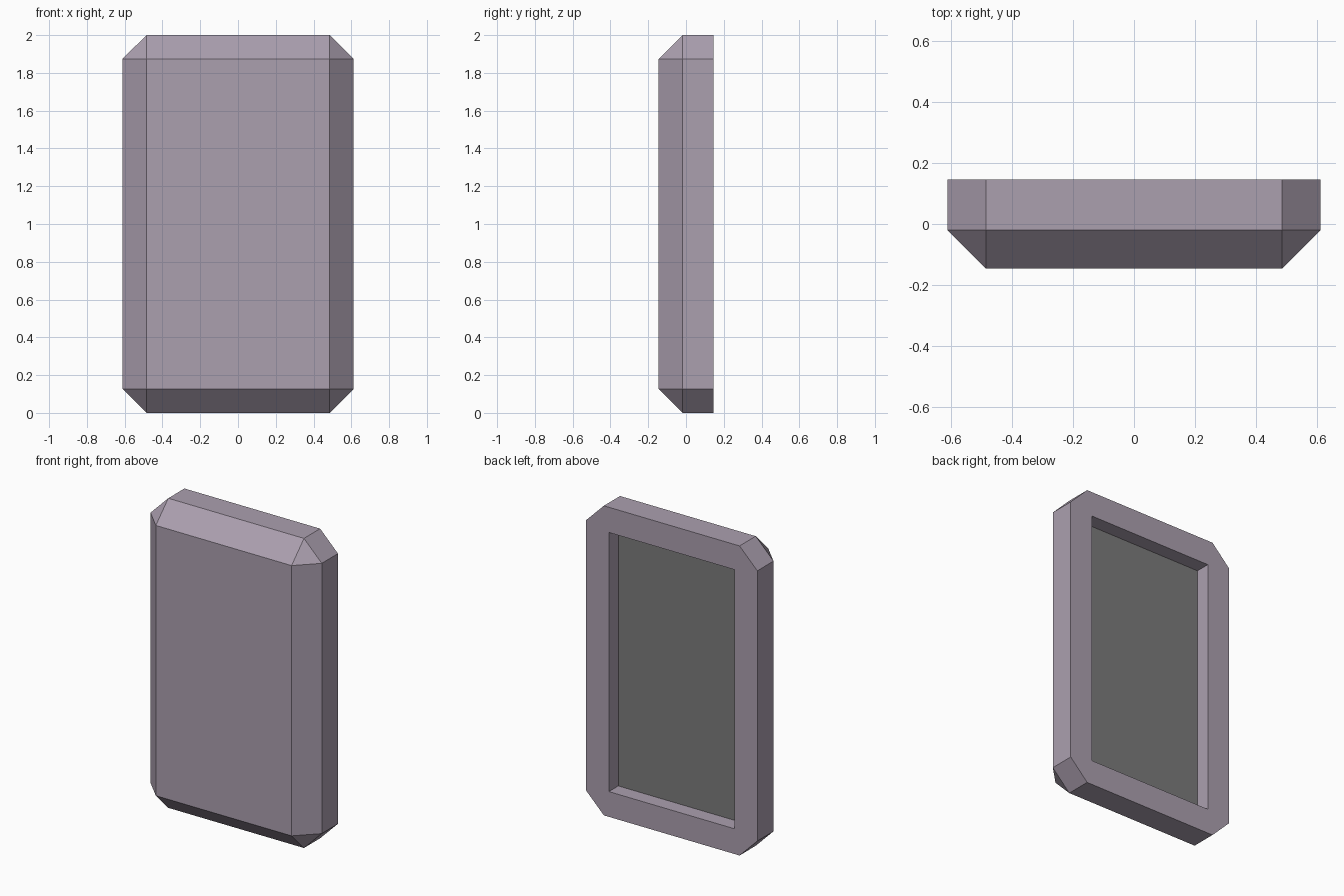
import bpy
import bmesh
from mathutils import Matrix, Vector

if "Cube" in bpy.data.objects:
    bpy.data.objects.remove(bpy.data.objects["Cube"])

HALF_X, HALF_Y, HEIGHT = 0.612, 0.146, 2.0
CHAMFER = 0.127
MARGIN = 0.163          # width of the rim around the back recess
PANEL_Y = 0.05          # visible depth of the recess floor


def material(name, color):
    mat = bpy.data.materials.new(name)
    mat.diffuse_color = color
    mat.use_nodes = True
    mat.node_tree.nodes["Principled BSDF"].inputs["Base Color"].default_value = mat.diffuse_color
    return mat


def box(name, lo, hi, mat=None, edge_filter=None, bevel=0.0):
    """Box between two corners, with optional flat chamfers on chosen edges."""
    lo, hi = Vector(lo), Vector(hi)
    bm = bmesh.new()
    bmesh.ops.create_cube(bm, size=1.0, matrix=Matrix.Translation((lo + hi) / 2)
                          @ Matrix.Diagonal((*(hi - lo), 1.0)))
    if edge_filter:
        edges = [e for e in bm.edges if edge_filter(e)]
        bmesh.ops.bevel(bm, geom=edges, offset=bevel, offset_type='OFFSET',
                        segments=1, profile=0.5, affect='EDGES')
    bmesh.ops.recalc_face_normals(bm, faces=bm.faces)
    mesh = bpy.data.meshes.new(name)
    bm.to_mesh(mesh)
    bm.free()
    obj = bpy.data.objects.new(name, mesh)
    bpy.context.collection.objects.link(obj)
    if mat:
        mesh.materials.append(mat)
    return obj


shell_mat = material("mauve_grey", (0.41, 0.35, 0.43, 1.0))
panel_mat = material("dark_grey", (0.20, 0.20, 0.20, 1.0))

# Chamfered body: every edge is cut except those of the back face
body = box("body", (-HALF_X, -HALF_Y, 0), (HALF_X, HALF_Y, HEIGHT), shell_mat,
           lambda e: not all(v.co.y > 0 for v in e.verts), CHAMFER)

# Rectangular recess in the back
ox = HALF_X - MARGIN
cutter = box("recess_cutter", (-ox, PANEL_Y - 0.01, MARGIN),
             (ox, HALF_Y + 0.1, HEIGHT - MARGIN), shell_mat)
cutter.hide_render = True
cutter.display_type = 'WIRE'
cut = body.modifiers.new("recess", 'BOOLEAN')
cut.operation = 'DIFFERENCE'
cut.solver = 'EXACT'
cut.object = cutter

# Dark panel lying in the recess, its edges tucked into the body
tuck = 0.005
box("back_panel", (-ox - tuck, PANEL_Y - 0.02, MARGIN - tuck),
    (ox + tuck, PANEL_Y, HEIGHT - MARGIN + tuck), panel_mat)
